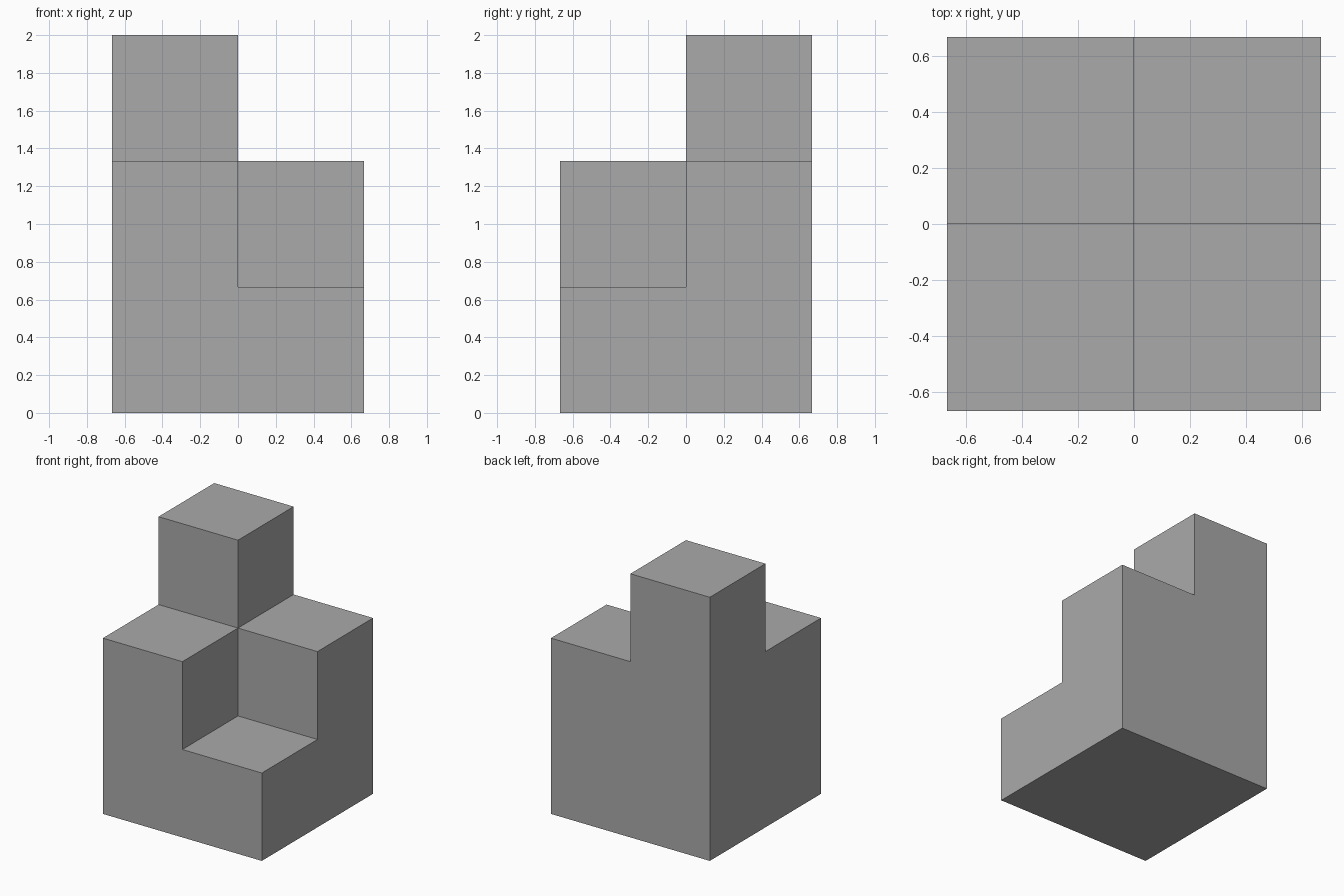
import bpy
import bmesh
import math
from mathutils import Vector

if "Cube" in bpy.data.objects:
    bpy.data.objects.remove(bpy.data.objects["Cube"], do_unlink=True)

UNIT = 2 / 3  # edge of one cube

# Single flat grey
grey = bpy.data.materials.new("grey")
grey.use_nodes = True
colour = (0.40, 0.40, 0.40, 1)
grey.diffuse_color = colour
grey.node_tree.nodes["Principled BSDF"].inputs["Base Color"].default_value = colour

# Number of stacked cubes in each column of the 2 x 2 plan (x, y)
heights = {(0, 0): 2, (1, 0): 1, (0, 1): 3, (1, 1): 2}
cells = {(x, y, z) for (x, y), h in heights.items() for z in range(h)}

# Skin the stacked cubes: one quad wherever a cube has no neighbour
bm = bmesh.new()
for cell in cells:
    centre = Vector(cell) + Vector((-0.5, -0.5, 0.5))
    for axis in range(3):
        for sign in (-1, 1):
            normal, u, v = Vector(), Vector(), Vector()
            normal[axis] = sign
            if tuple(int(c + n) for c, n in zip(cell, normal)) in cells:
                continue
            u[(axis + 1) % 3] = 0.5
            v[(axis + 2) % 3] = 0.5 * sign
            mid = centre + normal * 0.5
            corners = (mid - u - v, mid + u - v, mid + u + v, mid - u + v)
            bm.faces.new([bm.verts.new(p * UNIT) for p in corners])

# Weld the quads and merge coplanar ones into clean flat sides
bmesh.ops.remove_doubles(bm, verts=bm.verts, dist=1e-4)
bmesh.ops.dissolve_limit(bm, angle_limit=math.radians(1),
                         verts=bm.verts, edges=bm.edges)
bmesh.ops.recalc_face_normals(bm, faces=bm.faces)

mesh = bpy.data.meshes.new("stepped_block")
bm.to_mesh(mesh)
bm.free()
mesh.materials.append(grey)
block = bpy.data.objects.new("stepped_block", mesh)
bpy.context.collection.objects.link(block)
